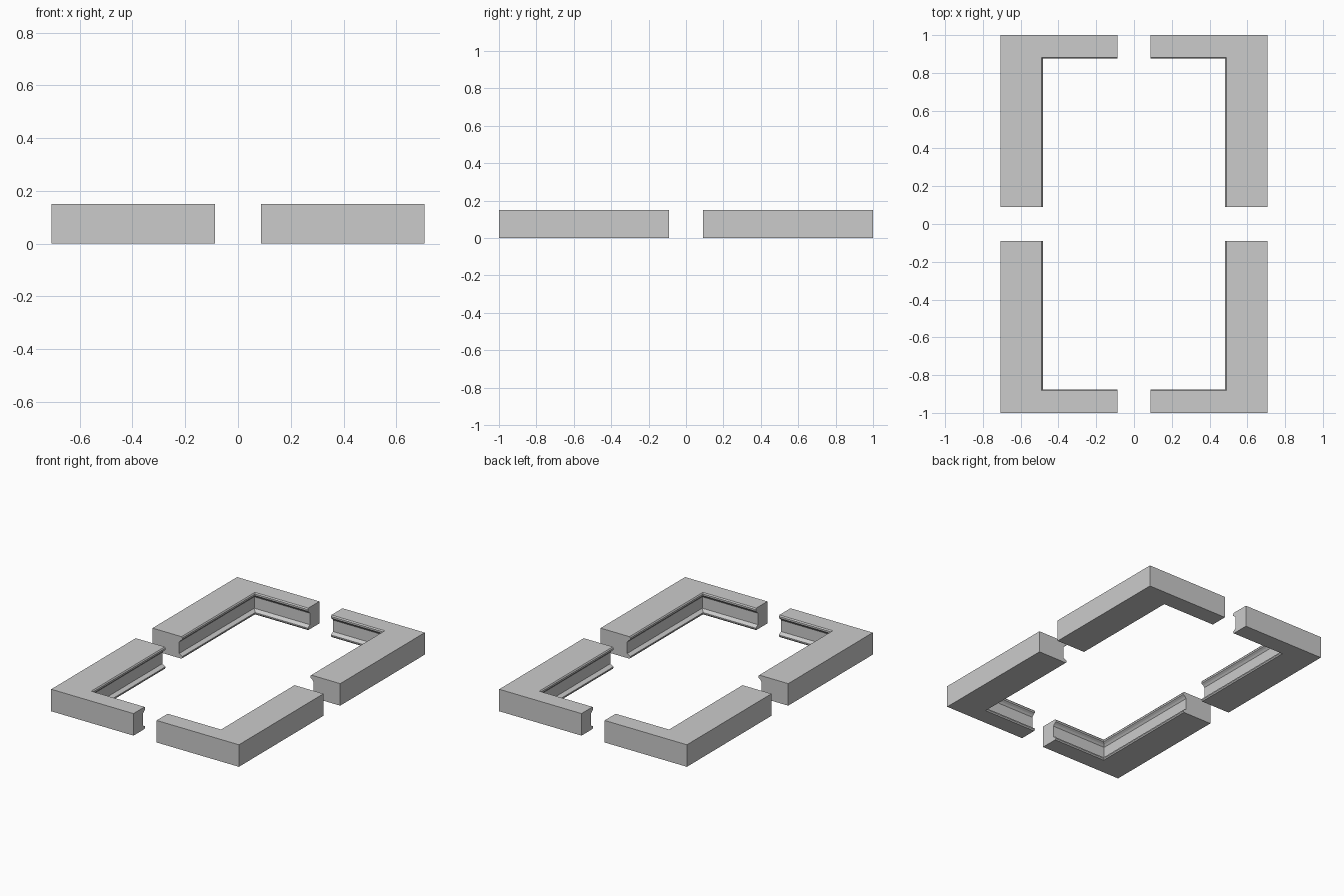
import bpy, bmesh

if "Cube" in bpy.data.objects:
    bpy.data.objects.remove(bpy.data.objects["Cube"])

grey = bpy.data.materials.new("stone grey")
grey.diffuse_color = (0.6, 0.6, 0.6, 1)
grey.use_nodes = True
grey.node_tree.nodes["Principled BSDF"].inputs["Base Color"].default_value = grey.diffuse_color

OX, OY, H = 0.707, 1.0, 0.15      # outer half sizes, height
IX, IY = 0.489, 0.881             # inner opening half sizes
GX, GY = 0.087, 0.09              # half gaps between the corner pieces

# moulded inner edge: (inward offset, height) from top to bottom
EDGE = [(0, H), (0.006, 0.142), (0.006, 0.13), (-0.008, 0.12), (-0.018, 0.108),
        (-0.018, 0.03), (0.006, 0.016), (0.006, 0.008), (0, 0)]


def corner(name, sx, sy):
    bm = bmesh.new()
    # three matching sections: x end, mitre, y end
    xs, mitre, ys = [], [], []
    for z in (0, H):
        xs.append((GX, OY, z))
        mitre.append((OX, OY, z))
        ys.append((OX, GY, z))
    for d, z in EDGE:
        xs.append((GX, IY - d, z))
        mitre.append((IX - d, IY - d, z))
        ys.append((IX - d, GY, z))
    rings = [[bm.verts.new((x * sx, y * sy, z)) for x, y, z in r]
             for r in (xs, mitre, ys)]
    n = len(xs)
    for a, b in zip(rings, rings[1:]):
        for i in range(n):
            j = (i + 1) % n
            bm.faces.new((a[i], a[j], b[j], b[i]))
    bm.faces.new(rings[0])
    bm.faces.new(rings[-1])
    bmesh.ops.recalc_face_normals(bm, faces=bm.faces)
    me = bpy.data.meshes.new(name)
    bm.to_mesh(me)
    bm.free()
    me.materials.append(grey)
    bpy.context.collection.objects.link(bpy.data.objects.new(name, me))


# four mirrored corner pieces
for sx, side in ((-1, "left"), (1, "right")):
    for sy, end in ((-1, "front"), (1, "back")):
        corner(f"{end}_{side}_corner", sx, sy)
